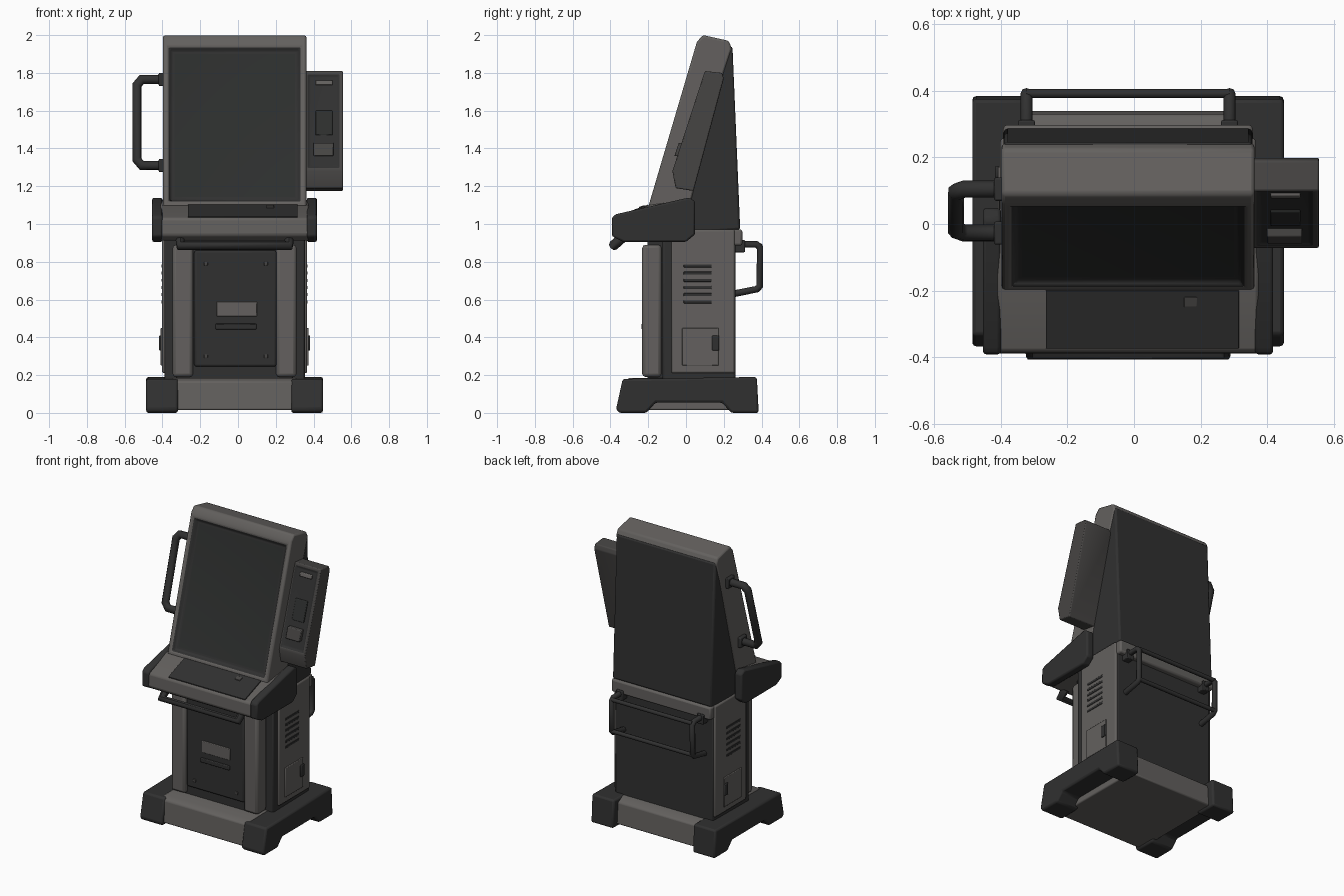
import bpy, bmesh, math
from mathutils import Vector

if "Cube" in bpy.data.objects:
    bpy.data.objects.remove(bpy.data.objects["Cube"])

CX = -0.018  # the cabinet axis sits slightly left because of the side module


def material(name, c):
    m = bpy.data.materials.new(name)
    m.diffuse_color = (*c, 1)
    m.use_nodes = True
    m.node_tree.nodes["Principled BSDF"].inputs["Base Color"].default_value = m.diffuse_color
    return m


LIGHT = material("warm light grey", (0.125, 0.118, 0.112))
MID = material("mid grey", (0.062, 0.059, 0.057))
DARK = material("charcoal", (0.030, 0.030, 0.030))
SCREEN = material("screen black", (0.026, 0.028, 0.027))


def finish(name, bm, mats, bevel):
    bmesh.ops.recalc_face_normals(bm, faces=bm.faces)
    me = bpy.data.meshes.new(name)
    bm.to_mesh(me)
    bm.free()
    for m in mats:
        me.materials.append(m)
    ob = bpy.data.objects.new(name, me)
    bpy.context.collection.objects.link(ob)
    if bevel:
        b = ob.modifiers.new("soft edges", 'BEVEL')
        b.width, b.segments, b.limit_method = bevel, 2, 'ANGLE'
    bpy.ops.object.select_all(action='DESELECT')
    ob.select_set(True)
    bpy.context.view_layer.objects.active = ob
    bpy.ops.object.shade_smooth_by_angle(angle=math.radians(35))
    return ob


def prism(name, prof, x0, x1, mat, bevel=0.01, inset=None):
    """Extrude a (y, z) side profile along x; optionally sink a panel in the front."""
    bm = bmesh.new()
    a = [bm.verts.new((x0, y, z)) for y, z in prof]
    b = [bm.verts.new((x1, y, z)) for y, z in prof]
    bm.faces.new(a)
    bm.faces.new(b[::-1])
    n = len(prof)
    for i in range(n):
        bm.faces.new((a[i], a[(i + 1) % n], b[(i + 1) % n], b[i]))
    bmesh.ops.recalc_face_normals(bm, faces=bm.faces)
    mats = [mat]
    if inset:
        border, depth, inner = inset
        mats += [DARK, inner]
        f = max(bm.faces, key=lambda q: -q.normal.y * q.calc_area())
        nrm = f.normal.copy()
        bmesh.ops.inset_individual(bm, faces=[f], thickness=border)
        for step in (0.012, 0.03):
            ring = bmesh.ops.inset_individual(bm, faces=[f], thickness=step)['faces']
            for q in ring:
                q.material_index = 1
            for v in f.verts:
                v.co -= nrm * depth
            depth *= 0.2
        f.material_index = 2
    return finish(name, bm, mats, bevel)


def box(name, x, y, z, mat, bevel=0.006):
    return prism(name, [(y[0], z[0]), (y[1], z[0]), (y[1], z[1]), (y[0], z[1])],
                 min(x), max(x), mat, bevel)


def sides(s, inner, outer):
    return sorted((CX + s * inner, CX + s * outer))


def tube(name, pts, r, mat):
    cu = bpy.data.curves.new(name, 'CURVE')
    cu.dimensions, cu.bevel_depth, cu.bevel_resolution = '3D', r, 2
    cu.use_fill_caps = True
    sp = cu.splines.new('POLY')
    sp.points.add(len(pts) - 1)
    for p, c in zip(sp.points, pts):
        p.co = (*c, 1)
    cu.materials.append(mat)
    ob = bpy.data.objects.new(name, cu)
    bpy.context.collection.objects.link(ob)
    bpy.ops.object.select_all(action='DESELECT')
    ob.select_set(True)
    bpy.context.view_layer.objects.active = ob
    bpy.ops.object.convert(target='MESH')
    bpy.ops.object.shade_smooth_by_angle(angle=math.radians(50))


# Base: light plinth between two dark arched runners
prism("base_plinth", [(-0.345, 0.015), (0.34, 0.015), (0.33, 0.16), (0.28, 0.185),
                      (-0.3, 0.185), (-0.335, 0.165)], CX - 0.33, CX + 0.33, LIGHT, 0.008)
runner = [(-0.355, 0.0), (-0.21, 0.0), (-0.16, 0.055), (0.19, 0.055), (0.24, 0.0), (0.385, 0.0),
          (0.375, 0.19), (-0.335, 0.18), (-0.37, 0.02)]
for s in (-1, 1):
    prism("base_runner", runner, *sides(s, 0.30, 0.468), DARK, 0.012)

# Lower cabinet: dark core, front section, light pillars and side panels
box("cabinet_core", (CX - 0.372, CX + 0.372), (-0.125, 0.262), (0.17, 0.95), DARK, 0.01)
box("front_core", (CX - 0.31, CX + 0.31), (-0.205, -0.1), (0.17, 0.93), DARK, 0.01)
box("rear_top_band", (CX - 0.375, CX + 0.375), (0.0, 0.298), (0.885, 0.972), LIGHT, 0.012)
for s in (-1, 1):
    box("front_pillar", sides(s, 0.22, 0.328), (-0.232, -0.13), (0.19, 0.89), LIGHT, 0.018)
    box("side_panel", sides(s, 0.35, 0.384), (-0.078, 0.258), (0.21, 0.97), LIGHT, 0.01)
    for i in range(6):
        z = 0.58 + i * 0.038
        box("vent_slat", sides(s, 0.38, 0.387), (-0.012, 0.135), (z, z + 0.016), DARK, 0.002)
    box("side_door", sides(s, 0.38, 0.391), (-0.02, 0.172), (0.25, 0.45), LIGHT, 0.004)
    box("door_latch", sides(s, 0.388, 0.4), (0.138, 0.175), (0.33, 0.41), DARK, 0.005)

# Front service door with label plate, coin slot and corner screws
box("front_door", (CX - 0.214, CX + 0.222), (-0.226, -0.15), (0.245, 0.86), DARK, 0.012)
box("door_label", (-0.113, 0.1), (-0.232, -0.2), (0.51, 0.59), LIGHT, 0.004)
box("door_slot", (-0.12, 0.098), (-0.236, -0.2), (0.442, 0.472), DARK, 0.005)
for x in (-0.17, 0.148):
    for z in (0.3, 0.79):
        box("door_screw", (x - 0.01, x + 0.01), (-0.231, -0.2), (z - 0.01, z + 0.01), MID, 0.003)

# Control deck with dark cheeks and a key panel
prism("control_deck", [(-0.385, 1.03), (-0.19, 1.1), (0.02, 1.13), (0.02, 0.93), (-0.35, 0.912),
                       (-0.39, 0.94)], CX - 0.395, CX + 0.395, LIGHT, 0.012)
cheek = [(-0.392, 1.035), (-0.37, 1.052), (0.015, 1.14), (0.048, 1.12), (0.048, 0.945),
         (0.0, 0.905), (-0.33, 0.905), (-0.392, 0.935)]
for s in (-1, 1):
    prism("deck_cheek", cheek, *sides(s, 0.382, 0.436), DARK, 0.01)
prism("key_panel", [(-0.372, 1.03), (-0.375, 1.04), (-0.2, 1.103), (-0.195, 1.09)],
      -0.265, 0.315, DARK, 0.002)
prism("deck_button", [(-0.25, 1.08), (-0.25, 1.09), (-0.22, 1.1), (-0.22, 1.08)],
      0.15, 0.19, MID, 0.002)
tube("deck_bar", [(-0.305, -0.34, 0.925), (-0.305, -0.385, 0.885), (0.27, -0.385, 0.885),
                  (0.27, -0.34, 0.925)], 0.027, DARK)

# Head: tilted light frame with sunken screen, dark rear housing
prism("screen_frame", [(-0.2, 1.09), (0.058, 1.965), (0.09, 2.0), (0.225, 1.97), (0.243, 1.93),
                       (0.2, 1.8), (0.02, 1.09)], CX - 0.38, CX + 0.38, LIGHT, 0.012,
      inset=(0.045, 0.02, SCREEN))
prism("rear_housing", [(0.1, 1.93), (0.246, 1.94), (0.287, 0.97), (-0.02, 0.95), (-0.1, 1.1)],
      CX - 0.374, CX + 0.374, DARK, 0.012)

# Left grab handle, parallel to the screen
def tilt(z):
    return -0.03 + (z - 1.3) * 0.29


tube("side_handle", [(x, tilt(z), z) for x, z in
                     ((-0.37, 1.765), (-0.51, 1.765), (-0.535, 1.735), (-0.535, 1.34),
                      (-0.51, 1.31), (-0.37, 1.31))], 0.026, DARK)
for z in (1.765, 1.31):
    box("handle_mount", (-0.42, -0.38), (tilt(z) - 0.035, tilt(z) + 0.035),
        (z - 0.035, z + 0.035), DARK, 0.006)

# Right card-reader module
prism("reader_module", [(0.1, 1.81), (0.19, 1.8), (0.2, 1.77), (0.04, 1.175), (-0.055, 1.19),
                        (-0.072, 1.28)], 0.35, 0.556, MID, 0.018, inset=(0.026, 0.008, DARK))


def reader_plate(name, x, z, out, mat):
    y = [-0.072 + (q - 1.28) * 0.3245 for q in z]
    prism(name, [(y[0] - out, z[0]), (y[1] - out, z[1]), (y[1] + 0.03, z[1]),
                 (y[0] + 0.03, z[0])], *x, mat, 0.004)


reader_plate("reader_slot", (0.41, 0.5), (1.735, 1.76), 0.0, LIGHT)
reader_plate("reader_window", (0.41, 0.5), (1.47, 1.6), -0.003, SCREEN)
reader_plate("reader_mouth", (0.4, 0.505), (1.36, 1.43), 0.015, MID)

# Rear carrying handle: two side brackets and cross bars
for s in (-1, 1):
    x = CX + s * 0.305
    tube("rear_bracket", [(x, 0.25, 0.892), (x, 0.375, 0.892), (x, 0.392, 0.875),
                          (x, 0.39, 0.67), (x, 0.375, 0.655), (x, 0.25, 0.63)], 0.018, DARK)
    box("bracket_foot", (x - 0.025, x + 0.025), (0.25, 0.312), (0.85, 0.915), DARK, 0.005)
for z in (0.885, 0.67):
    tube("rear_bar", [(CX - 0.305, 0.392, z), (CX + 0.305, 0.392, z)], 0.014, DARK)
